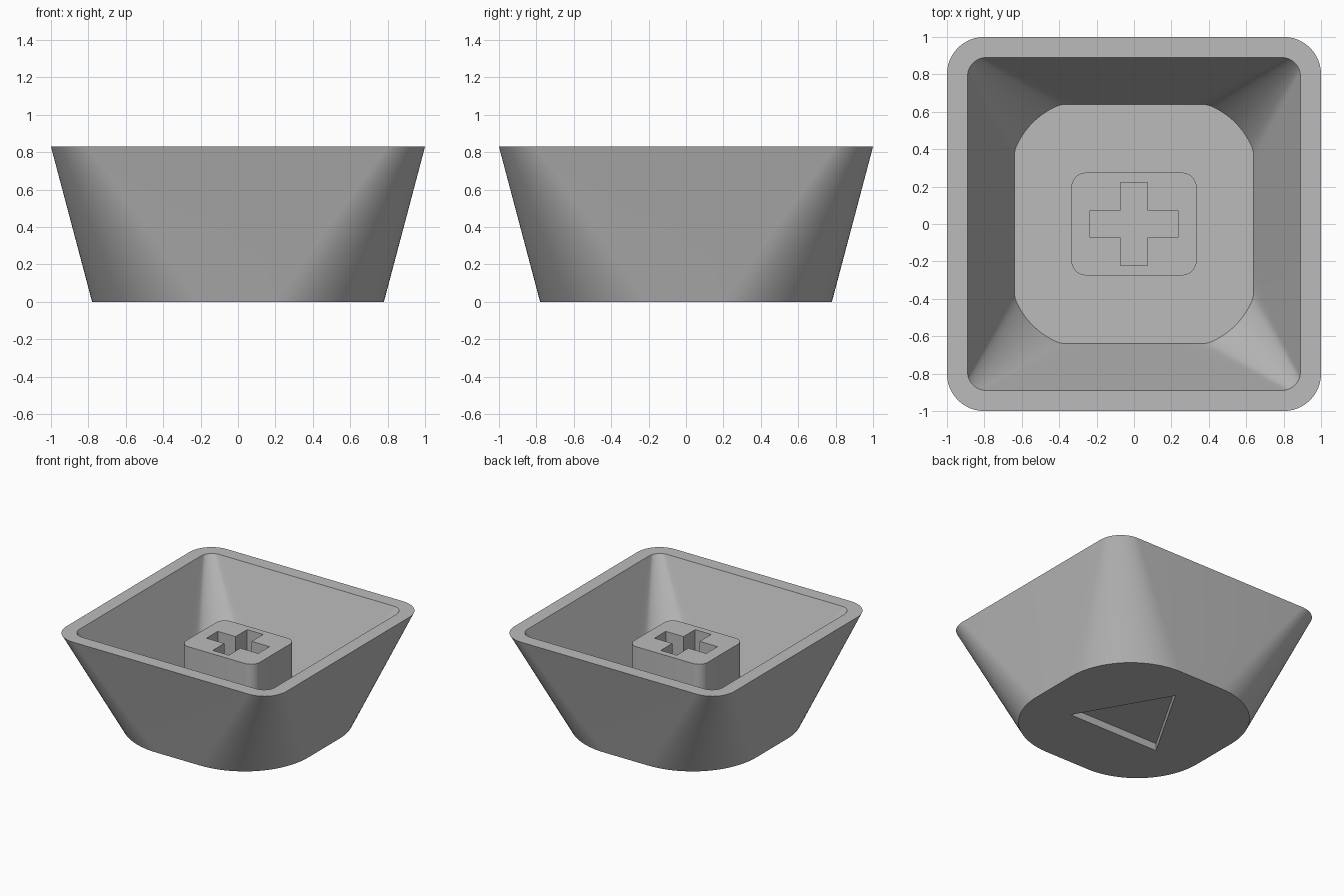
import bpy, bmesh, math

if "Cube" in bpy.data.objects:
    bpy.data.objects.remove(bpy.data.objects["Cube"])

grey = bpy.data.materials.new("light_grey_plastic")
grey.use_nodes = True
colour = (0.5, 0.5, 0.5, 1)
grey.diffuse_color = colour
grey.node_tree.nodes["Principled BSDF"].inputs["Base Color"].default_value = colour


def rounded_rect(hx, hy, r, steps=20, clip=9):
    """Outline of a rounded rectangle, optionally trimmed to a square."""
    pts = []
    for k, (sx, sy) in enumerate([(1, 1), (-1, 1), (-1, -1), (1, -1)]):
        for i in range(steps + 1):
            a = math.pi / 2 * (k + i / steps)
            x = sx * (hx - r) + r * math.cos(a)
            y = sy * (hy - r) + r * math.sin(a)
            pts.append((max(-clip, min(clip, x)), max(-clip, min(clip, y))))
    return pts


def loft(name, sections):
    """Closed solid through matching outlines, each given as (points, z)."""
    bm = bmesh.new()
    rings = [[bm.verts.new((x, y, z)) for x, y in pts] for pts, z in sections]
    n = len(rings[0])
    for low, high in zip(rings, rings[1:]):
        for i in range(n):
            j = (i + 1) % n
            bm.faces.new((low[i], low[j], high[j], high[i]))
    bm.faces.new(rings[0][::-1])
    bm.faces.new(rings[-1])
    bmesh.ops.recalc_face_normals(bm, faces=bm.faces)
    mesh = bpy.data.meshes.new(name)
    bm.to_mesh(mesh)
    bm.free()
    mesh.materials.append(grey)
    ob = bpy.data.objects.new(name, mesh)
    bpy.context.collection.objects.link(ob)
    return ob


def carve(ob, cutter):
    """Subtract the cutter, then remove it."""
    mod = ob.modifiers.new("cut", "BOOLEAN")
    mod.operation = "DIFFERENCE"
    mod.solver = "EXACT"
    mod.object = cutter
    bpy.ops.object.select_all(action="DESELECT")
    bpy.context.view_layer.objects.active = ob
    ob.select_set(True)
    bpy.ops.object.modifier_apply(modifier=mod.name)
    bpy.data.objects.remove(cutter)
    bpy.ops.object.shade_smooth_by_angle(angle=math.radians(30))


height, floor, post_top = 0.83, 0.15, 0.66

# Hollow tapered shell: outside up, over the rim, inside down to the floor
shell = loft("tapered_shell", [
    (rounded_rect(0.78, 0.78, 0.58), 0),
    (rounded_rect(1, 1, 0.2), height),
    (rounded_rect(0.89, 0.89, 0.1), height),
    (rounded_rect(0.665, 0.665, 0.42, clip=0.64), floor),
])

# Triangular recess in the underside
triangle = [(0.48 * math.cos(a), 0.48 * math.sin(a))
            for a in (math.radians(90 + 120 * k) for k in range(3))]
carve(shell, loft("triangle_cutter", [(triangle, -0.1), (triangle, 0.06)]))

# Mounting post with a cross-shaped socket
block = rounded_rect(0.335, 0.275, 0.08, steps=8)
post = loft("mounting_post", [(block, floor - 0.02), (block, post_top)])
w, lx, ly = 0.073, 0.235, 0.223
quarter = [(lx, w), (w, w), (w, ly)]
cross = []
for sx, sy in [(1, 1), (-1, 1), (-1, -1), (1, -1)]:
    corner = [(sx * x, sy * y) for x, y in quarter]
    cross += corner if sx == sy else corner[::-1]
carve(post, loft("cross_cutter", [(cross, 0.2), (cross, post_top + 0.1)]))
